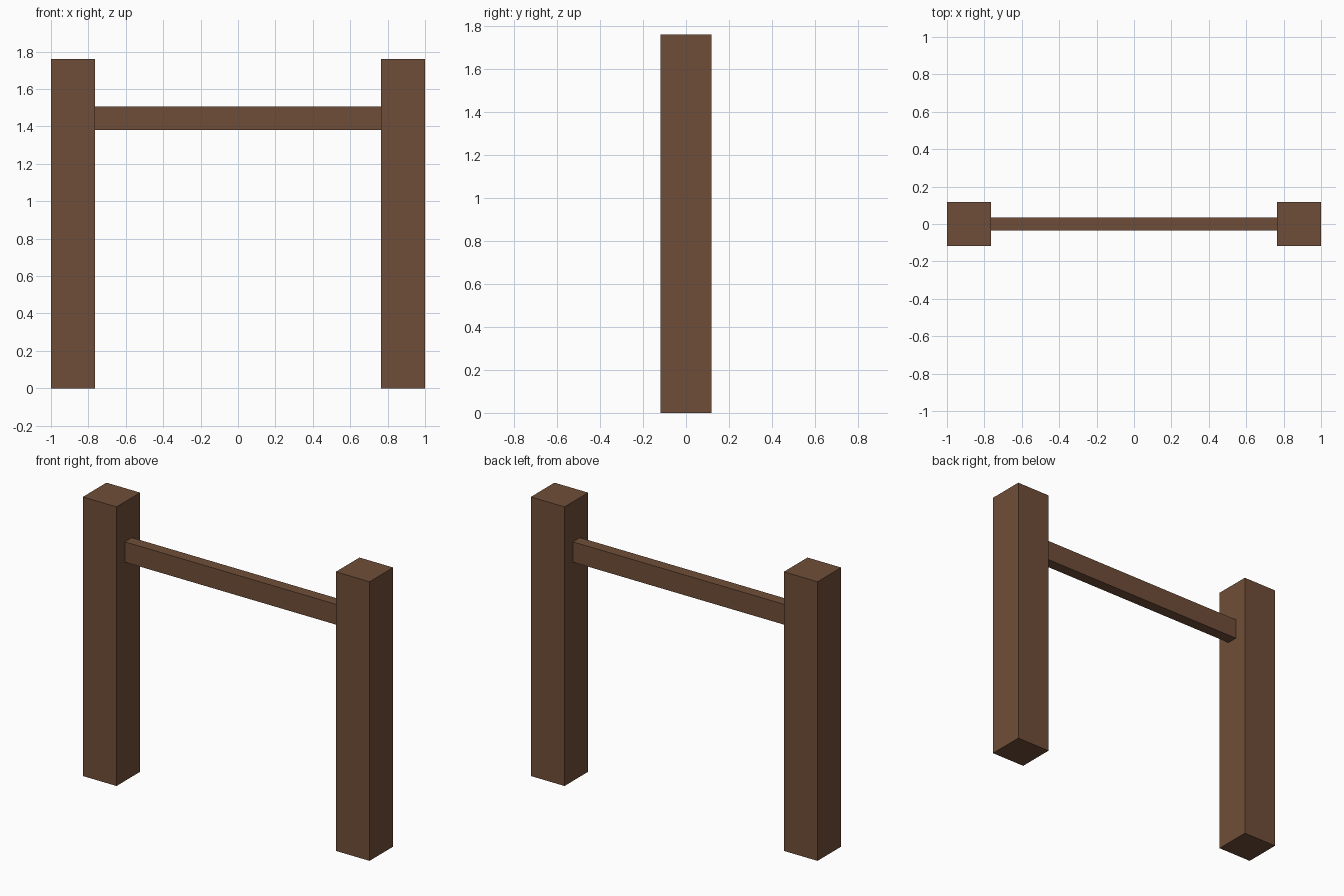
import bpy

if "Cube" in bpy.data.objects:
    bpy.data.objects.remove(bpy.data.objects["Cube"])

# Shared brown wood
wood = bpy.data.materials.new("brown_wood")
wood.diffuse_color = (0.162, 0.076, 0.04, 1)
wood.use_nodes = True
wood.node_tree.nodes["Principled BSDF"].inputs["Base Color"].default_value = wood.diffuse_color

POST_W, POST_H = 0.235, 1.76
INNER_X = 1 - POST_W


def box(name, centre, size):
    bpy.ops.mesh.primitive_cube_add(size=1, location=centre)
    obj = bpy.context.object
    obj.name = name
    obj.scale = size
    bpy.ops.object.transform_apply(location=False, rotation=False, scale=True)
    obj.data.materials.append(wood)
    return obj


# Two square posts
for name, side in (("left_post", -1), ("right_post", 1)):
    box(name, (side * (1 - POST_W / 2), 0, POST_H / 2), (POST_W, POST_W, POST_H))

# Cross rail butted between the posts
RAIL_BOTTOM, RAIL_TOP = 1.38, 1.508
box("cross_rail", (0, 0, (RAIL_BOTTOM + RAIL_TOP) / 2),
    (2 * INNER_X, 0.07, RAIL_TOP - RAIL_BOTTOM))
